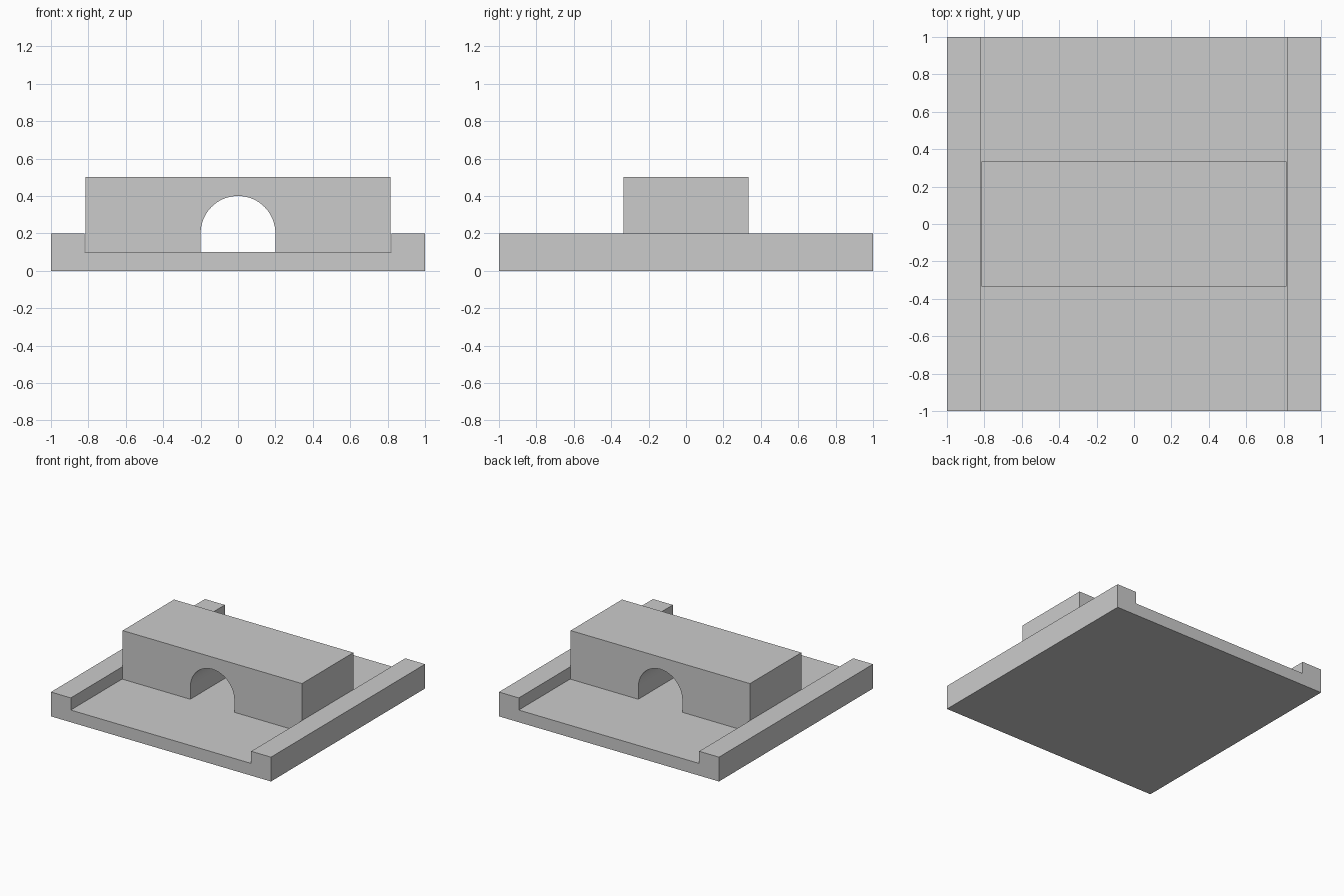
import bpy
import bmesh
from math import cos, sin, pi

if "Cube" in bpy.data.objects:
    bpy.data.objects.remove(bpy.data.objects["Cube"])


def extrude_profile(name, profile, depth):
    """Extrude an (x, z) outline along y, centred on y = 0."""
    bm = bmesh.new()
    face = bm.faces.new([bm.verts.new((x, -depth / 2, z)) for x, z in profile])
    result = bmesh.ops.extrude_face_region(bm, geom=[face], use_keep_orig=True)
    back = [v for v in result["geom"] if isinstance(v, bmesh.types.BMVert)]
    bmesh.ops.translate(bm, verts=back, vec=(0, depth, 0))
    bmesh.ops.recalc_face_normals(bm, faces=bm.faces)
    mesh = bpy.data.meshes.new(name)
    bm.to_mesh(mesh)
    bm.free()
    obj = bpy.data.objects.new(name, mesh)
    bpy.context.collection.objects.link(obj)
    return obj


def mirrored(half):
    """Complete an outline from its right half."""
    return half + [(-x, z) for x, z in reversed(half)]


# Channelled base: floor with a raised rail on each side
floor_z = 0.1
extrude_profile("channel_base",
                mirrored([(1, 0), (1, 0.2), (0.82, 0.2), (0.82, floor_z)]), 2)

# Bridge block sitting in the channel, with an arched tunnel through it
radius, spring_z, segments = 0.2, 0.2, 32
arch = [(radius * cos(pi - pi * i / segments), spring_z + radius * sin(pi * i / segments))
        for i in range(segments + 1)]
outer = [(radius, floor_z), (0.815, floor_z), (0.815, 0.5)]
bridge = extrude_profile("arched_bridge",
                         mirrored(outer) + arch, 0.667)

# Smooth tunnel vault, crisp edges elsewhere
bpy.context.view_layer.objects.active = bridge
bridge.select_set(True)
bpy.ops.object.shade_smooth_by_angle(angle=pi / 6)
